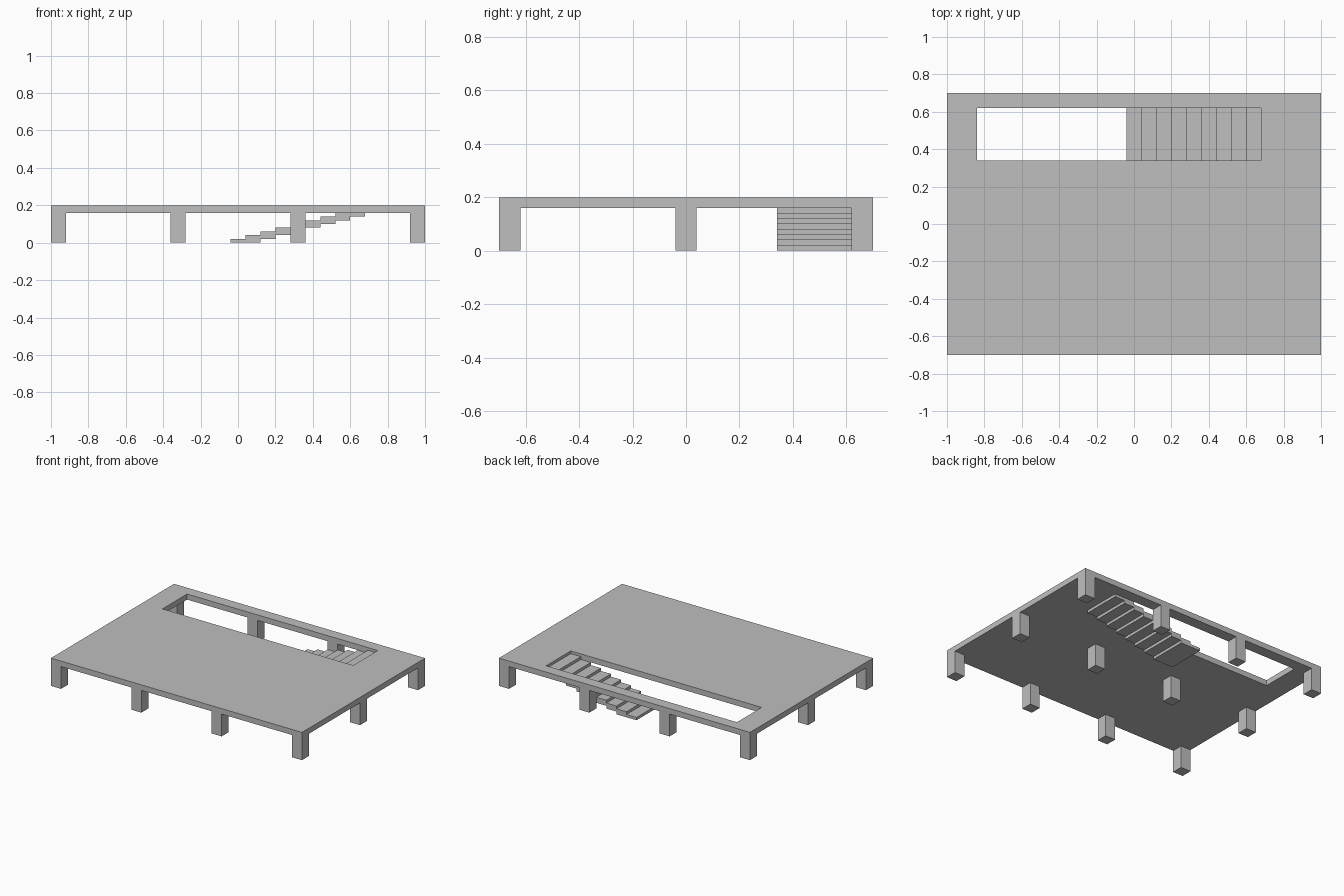
import bpy, bmesh

if "Cube" in bpy.data.objects:
    bpy.data.objects.remove(bpy.data.objects["Cube"])

mat = bpy.data.materials.new("concrete grey")
mat.diffuse_color = (0.52, 0.52, 0.52, 1)
mat.use_nodes = True
mat.node_tree.nodes["Principled BSDF"].inputs["Base Color"].default_value = mat.diffuse_color


def add_object(name, bm):
    bmesh.ops.recalc_face_normals(bm, faces=bm.faces)
    mesh = bpy.data.meshes.new(name)
    bm.to_mesh(mesh)
    bm.free()
    mesh.materials.append(mat)
    obj = bpy.data.objects.new(name, mesh)
    bpy.context.collection.objects.link(obj)
    return obj


def box(name, x0, x1, y0, y1, z0, z1):
    bm = bmesh.new()
    bmesh.ops.create_cube(bm, size=1)
    for v in bm.verts:
        v.co = ((x0 + x1) / 2 + v.co.x * (x1 - x0),
                (y0 + y1) / 2 + v.co.y * (y1 - y0),
                (z0 + z1) / 2 + v.co.z * (z1 - z0))
    return add_object(name, bm)


UNDER, TOP = 0.16, 0.20
HOLE = (-0.84, 0.68, 0.34, 0.62)  # stairwell x0, x1, y0, y1

# floor slab: a rectangular ring around the stairwell, extruded upward
bm = bmesh.new()


def ring(x0, x1, y0, y1):
    return [bm.verts.new((x, y, UNDER))
            for x, y in ((x0, y0), (x1, y0), (x1, y1), (x0, y1))]


outer, inner = ring(-1, 1, -0.7, 0.7), ring(*HOLE)
faces = []
for i in range(4):
    j = (i + 1) % 4
    faces.append(bm.faces.new((outer[i], outer[j], inner[j], inner[i])))
ext = bmesh.ops.extrude_face_region(bm, geom=faces, use_keep_orig=True)
for v in ext["geom"]:
    if isinstance(v, bmesh.types.BMVert):
        v.co.z = TOP
add_object("floor_slab", bm)

# support columns: four by three grid
for i, x in enumerate((-0.96, -0.32, 0.32, 0.96)):
    for j, y in enumerate((-0.66, 0, 0.66)):
        box(f"column_{i}_{j}", x - 0.04, x + 0.04, y - 0.04, y + 0.04, 0, UNDER)

# overlapping stair treads climbing into the stairwell
for k in range(9):
    x = -0.04 + 0.08 * k
    box(f"stair_tread_{k + 1}", x, min(x + 0.16, HOLE[1]), HOLE[2], HOLE[3],
        0.02 * k, 0.02 * (k + 1))
